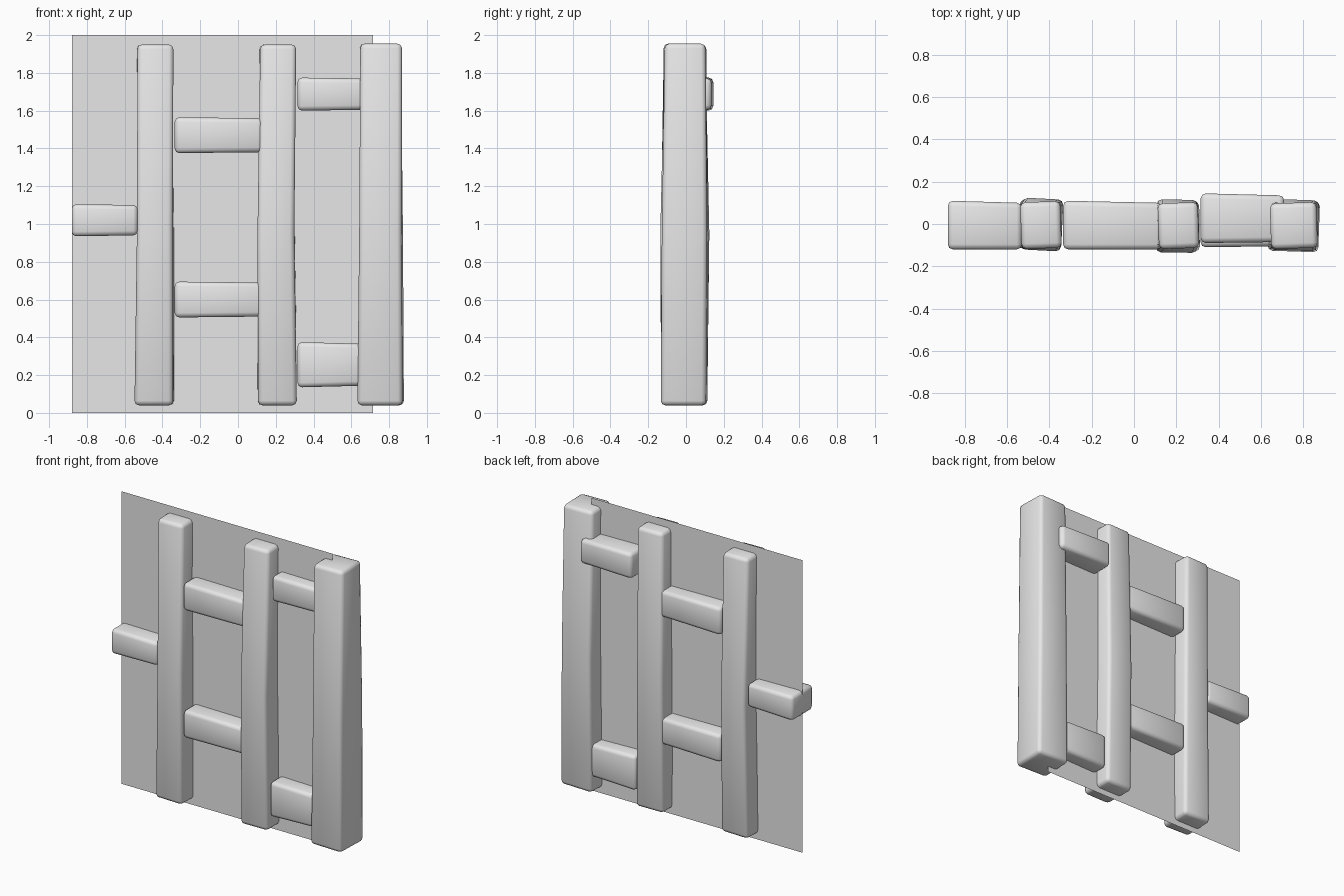
import bpy, bmesh
from math import radians
from mathutils import Matrix, Vector

cube = bpy.data.objects.get("Cube")
if cube:
    bpy.data.objects.remove(cube, do_unlink=True)

grey = bpy.data.materials.new("plain_grey")
grey.use_nodes = True
colour = (0.8, 0.8, 0.8, 1)
grey.diffuse_color = colour
grey.node_tree.nodes["Principled BSDF"].inputs["Base Color"].default_value = colour


def finish(name, bm):
    mesh = bpy.data.meshes.new(name)
    bmesh.ops.recalc_face_normals(bm, faces=bm.faces)
    bm.to_mesh(mesh)
    bm.free()
    mesh.materials.append(grey)
    obj = bpy.data.objects.new(name, mesh)
    bpy.context.collection.objects.link(obj)
    return obj


def timber(name, rings, upright):
    """Loft a hewn timber; ring = (position, u min, u max, y min, y max, twist).
    u is x for an upright timber and z for a level one."""
    bm = bmesh.new()
    loops = []
    for pos, u0, u1, y0, y1, twist in rings:
        centre = Vector(((u0 + u1) / 2, (y0 + y1) / 2))
        turn = Matrix.Rotation(radians(twist), 2)
        loop = []
        for u, y in ((u0, y0), (u1, y0), (u1, y1), (u0, y1)):
            p = centre + turn @ (Vector((u, y)) - centre)
            loop.append(bm.verts.new((p.x, p.y, pos) if upright else (pos, p.y, p.x)))
        loops.append(loop)
    for a, b in zip(loops, loops[1:]):
        for i in range(4):
            j = (i + 1) % 4
            bm.faces.new((a[i], a[j], b[j], b[i]))
    bm.faces.new(loops[0])
    bm.faces.new(loops[-1])
    obj = finish(name, bm)
    for face in obj.data.polygons:
        face.use_smooth = True
    bevel = obj.modifiers.new("worn_edges", "BEVEL")
    bevel.width = 0.024
    bevel.segments = 2
    bevel.limit_method = "ANGLE"
    bevel.angle_limit = radians(40)


# Thin wall panel
bm = bmesh.new()
bm.faces.new([bm.verts.new(p) for p in
              ((-0.88, 0, 0), (0.715, 0, 0), (0.715, 0, 2), (-0.88, 0, 2))])
finish("wall_panel", bm)

# Upright posts, slightly twisted and swollen at mid height
timber("right_post", [(0.04, -0.545, -0.34, -0.12, 0.11, -2),
                      (0.95, -0.53, -0.34, -0.125, 0.12, -3),
                      (1.95, -0.535, -0.345, -0.115, 0.105, 2)], True)
timber("middle_post", [(0.04, 0.105, 0.31, -0.13, 0.105, 1),
                       (0.95, 0.105, 0.3, -0.135, 0.115, -1),
                       (1.95, 0.115, 0.305, -0.115, 0.1, 2)], True)
timber("left_post", [(0.04, 0.635, 0.875, -0.13, 0.11, -2),
                     (0.95, 0.645, 0.87, -0.125, 0.115, -2),
                     (1.955, 0.645, 0.865, -0.115, 0.1, 2)], True)

# Level rails
timber("right_stub", [(-0.88, 0.935, 1.105, -0.12, 0.11, 0),
                      (-0.53, 0.94, 1.1, -0.12, 0.1, 0)], False)
for name, z in (("upper", 1.47), ("lower", 0.6)):
    timber(name + "_middle_rail", [(-0.335, z - 0.095, z + 0.095, -0.12, 0.11, 0),
                                   (0.13, z - 0.09, z + 0.09, -0.12, 0.1, 0)], False)
timber("upper_left_rail", [(0.315, 1.6, 1.775, -0.09, 0.145, 0),
                           (0.71, 1.605, 1.77, -0.085, 0.135, 0)], False)
timber("lower_left_rail", [(0.315, 0.135, 0.375, -0.11, 0.1, 0),
                           (0.7, 0.145, 0.365, -0.105, 0.095, 0)], False)
